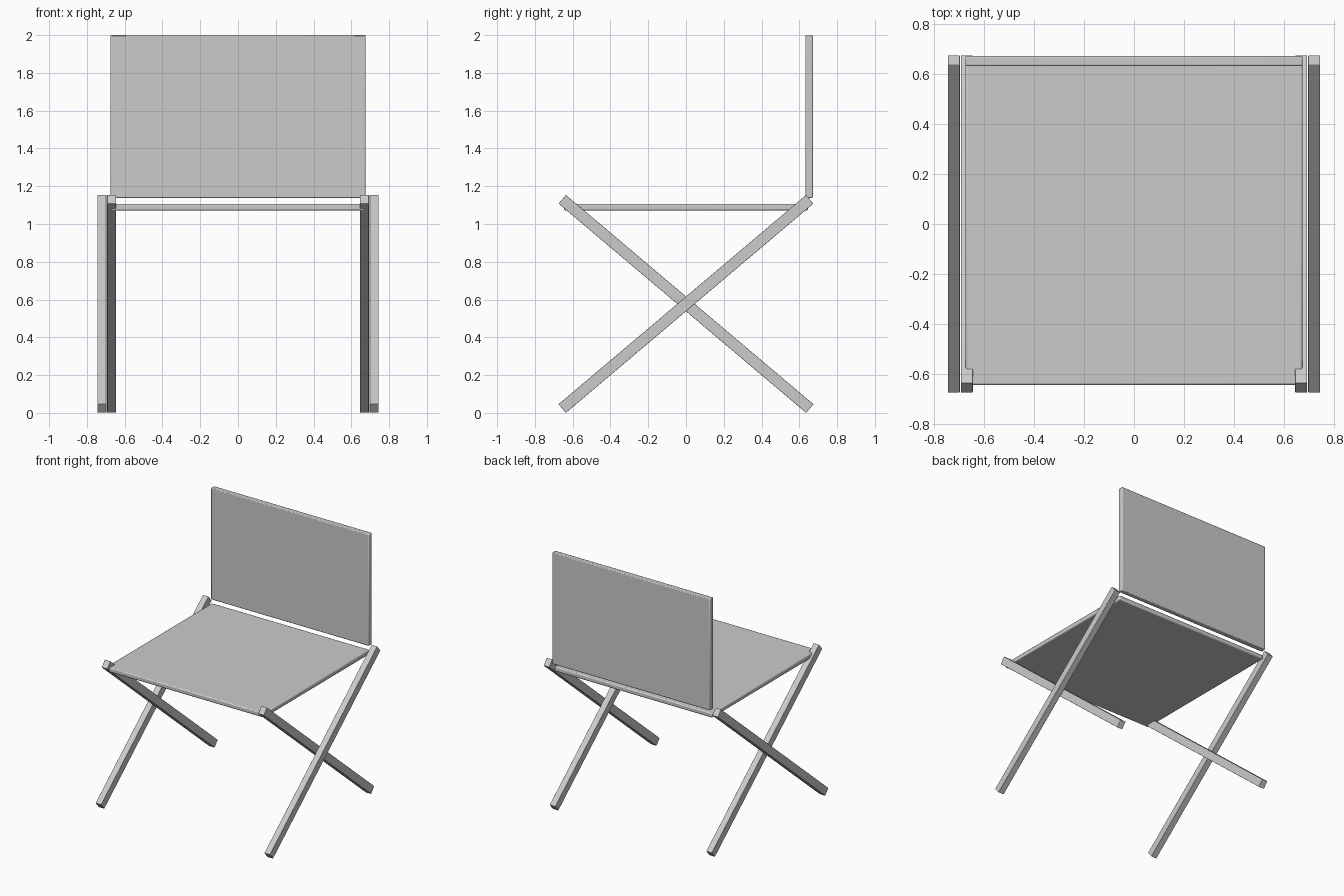
import bpy
from math import radians

cube = bpy.data.objects.get("Cube")
if cube:
    bpy.data.objects.remove(cube, do_unlink=True)

# Single grey finish
grey = bpy.data.materials.new("plain_grey")
grey.use_nodes = True
colour = (0.6, 0.6, 0.6, 1)
grey.diffuse_color = colour
grey.node_tree.nodes["Principled BSDF"].inputs["Base Color"].default_value = colour


def box(name, centre, size, tilt=0, bevel=0.004):
    bpy.ops.mesh.primitive_cube_add(size=1, location=centre)
    ob = bpy.context.object
    ob.name = name
    ob.scale = size
    bpy.ops.object.transform_apply(location=False, rotation=False, scale=True)
    ob.rotation_euler.x = radians(tilt)
    ob.data.materials.append(grey)
    mod = ob.modifiers.new("soft_edges", "BEVEL")
    mod.width = bevel
    mod.segments = 2
    bpy.ops.object.shade_smooth_by_angle(angle=radians(30))
    return ob


# Seat and backrest panels
box("seat", (0, 0, 1.089), (1.35, 1.29, 0.036), bevel=0.008)
box("backrest", (0, 0.652, 1.569), (1.35, 0.04, 0.862), bevel=0.006)

# Crossed legs: outer bars rise to the back, inner bars rise to the front
for side, x in (("left", 1), ("right", -1)):
    box(f"outer_leg_{side}", (x * 0.721, 0, 0.577), (0.048, 1.716, 0.06), 40.2, 0.002)
    box(f"inner_leg_{side}", (x * 0.669, 0, 0.577), (0.048, 1.716, 0.06), -40.2, 0.002)
